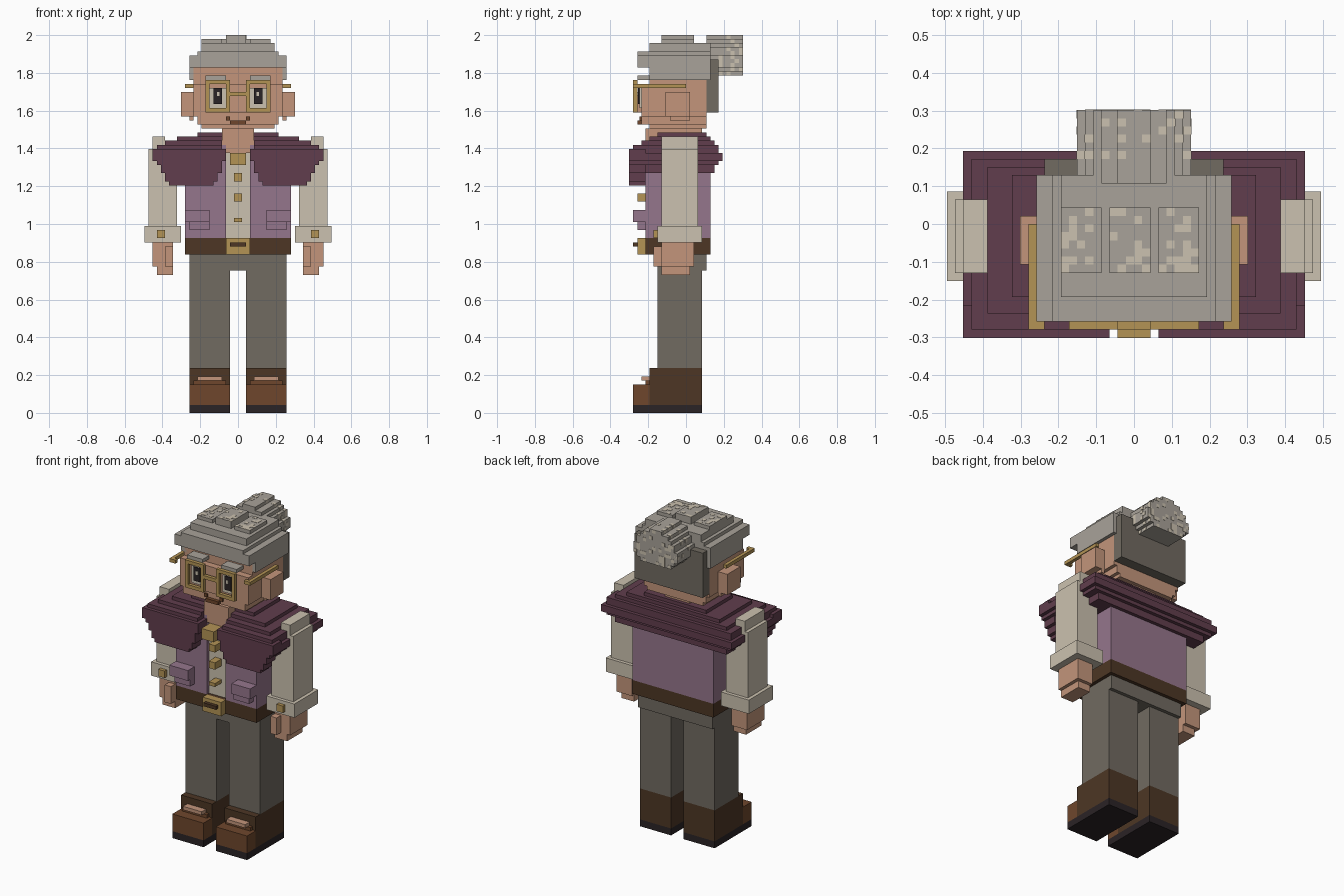
import bpy
import bmesh
import random

random.seed(4)
UNIT = 2 / 93  # size of one block

if "Cube" in bpy.data.objects:
    bpy.data.objects.remove(bpy.data.objects["Cube"], do_unlink=True)


def make_material(name, red, green, blue):
    linear = [(c / 255) ** 2.2 for c in (red, green, blue)] + [1]
    material = bpy.data.materials.new(name)
    material.use_nodes = True
    material.diffuse_color = linear
    material.node_tree.nodes["Principled BSDF"].inputs["Base Color"].default_value = linear
    return material


hair = make_material("grey hair", 167, 161, 152)
cream = make_material("cream cloth", 202, 192, 174)
skin = make_material("warm skin", 194, 148, 122)
gold = make_material("gold metal", 178, 146, 86)
plum = make_material("dark plum shawl", 97, 64, 78)
mauve = make_material("mauve vest", 148, 117, 139)
leather = make_material("dark brown leather", 78, 57, 41)
tan = make_material("reddish brown leather", 110, 72, 48)
taupe = make_material("taupe wool", 112, 106, 97)
black = make_material("near black rubber", 46, 40, 42)


def build(name, material, boxes):
    """One object from boxes, each given as x, y and z spans in blocks."""
    bm = bmesh.new()
    for spans in boxes:
        verts = bmesh.ops.create_cube(bm, size=1)["verts"]
        for v in verts:
            v.co = [(low + high) / 2 * UNIT + c * (high - low) * UNIT
                    for c, (low, high) in zip(v.co, spans)]
    mesh = bpy.data.meshes.new(name)
    bm.to_mesh(mesh)
    bm.free()
    mesh.materials.append(material)
    part = bpy.data.objects.new(name, mesh)
    bpy.context.collection.objects.link(part)
    return part


def wide(half, y, z):
    """Box centred on the middle plane."""
    return ((-half, half), y, z)


def build_pair(name, material, boxes):
    """Left part and its mirrored right part."""
    build("left_" + name, material, boxes)
    mirrored = [((-x[1], -x[0]), y, z) for x, y, z in boxes]
    build("right_" + name, material, mirrored)


# Boots and trousers
build_pair("sole", black, [((2, 12), (-13, 4), (0, 2))])
build_pair("boot_toe", tan, [((2, 12), (-13, -9), (2, 7))])
build_pair("boot_shaft", leather, [((2, 12), (-9, 4), (2, 11))])
build_pair("boot_strap", skin, [((4, 10), (-11, -9), (8, 9))])
build_pair("boot_tongue", tan, [((3, 11), (-10, -9), (7, 8))])
build_pair("trouser_leg", taupe, [((2, 12), (-7, 4), (11, 36))])
build("trouser_hips", taupe, [wide(12, (-7, 5), (35, 39))])

# Belt with buckle
build("belt", leather, [wide(13, (-10, 6), (39, 43))])
build("buckle", gold, [wide(3, (-12, -10), (39, 43))])
build("buckle_slot", leather, [wide(2, (-13, -12), (41, 42))])

# Shirt, vest and buttons
build("shirt_front", cream, [wide(3, (-9, -1), (43, 64))])
build_pair("vest_front", mauve, [((3, 13), (-10, -1), (43, 66))])
build("vest_back", mauve, [wide(13, (-1, 6), (43, 66))])
build_pair("pocket", mauve, [((7, 13), (-13, -10), (47, 50)),
                             ((7, 12), (-12, -10), (45, 47))])
build("shirt_buttons", gold,
      [wide(1, (-12, -9), z) for z in ((47, 48), (52, 54), (57, 59))])
build("brooch", gold, [wide(2, (-14, -9), (61, 64))])

# Shawl: stepped layers, open at the front, with two hanging panels
layers = [((68, 69), 10, -7, 5), ((67, 68), 15, -9, 6), ((66, 67), 18, -11, 7),
          ((64, 66), 20, -13, 8), ((62, 64), 21, -13, 9),
          ((61, 62), 20, -13, 8), ((59, 61), 18, -13, 7)]
build("shawl_back", plum, [wide(half, (0, back), z) for z, half, front, back in layers])
build_pair("shawl_side", plum,
           [((4 if z[0] > 60 else 5, half), (front, 0), z) for z, half, front, back in layers])
panel = [((62, 65), 3, 21), ((61, 62), 4, 20), ((59, 61), 4, 19),
         ((57, 59), 5, 18), ((56, 57), 6, 17)]
build_pair("shawl_panel", plum, [((a, b), (-14, -10), z) for z, a, b in panel])

# Arms
build_pair("sleeve", cream, [((15, 22), (-6, 3), (46, 65)), ((18, 21), (-6, 3), (65, 68))])
build_pair("cuff", cream, [((14, 23), (-7, 4), (42, 46))])
build_pair("cuff_button", gold, [((18, 20), (-8, -7), (43, 45))])
build_pair("hand", skin, [((16, 21), (-6, 2), (36, 42)), ((16, 20), (-6, 1), (34, 36))])
build_pair("thumb", skin, [((16, 18), (-8, -6), (36, 41))])

# Head
build("neck", skin, [wide(4, (-10, 4), (64, 70))])
build("head", skin, [wide(9, (-9, 5), (70, 71)), wide(10, (-11, 5), (71, 73)),
                     wide(11, (-11, 5), (73, 81)), wide(11, (-9, 5), (81, 86))])
build_pair("ear", skin, [((11, 14), (-5, 1), (73, 79)), ((11, 12), (-4, 1), (72, 73))])
build("nose", skin, [wide(2, (-12, -11), (74, 78))])
build("mouth", tan, [wide(2, (-12, -11), (71, 72))])
build_pair("mouth_corner", tan, [((2, 3), (-11.4, -11), (72, 73))])

# Eyes
build_pair("eye_white", cream, [((3, 7), (-11.4, -11), (75, 80))])
build_pair("iris", black, [((4, 6), (-11.8, -11.4), (76, 80))])
build_pair("eye_glint", cream, [((4.5, 5.2), (-12, -11.8), (78, 79))])
build_pair("eyebrow", hair, [((3, 8), (-12, -9), (82, 83))])

# Spectacles
rim_y = (-13, -12)
build_pair("spectacle_rim", gold, [((2, 3), rim_y, (74, 82)), ((7, 8), rim_y, (74, 82)),
                                   ((3, 7), rim_y, (74, 75)), ((3, 7), rim_y, (81, 82))])
build("spectacle_bridge", gold, [wide(2, rim_y, (78, 79))])
build_pair("spectacle_arm", gold, [((12, 13), (-13, 0), (80, 81)),
                                   ((11, 12), rim_y, (80, 81))])

# Hair cap
build("back_hair", taupe, [wide(11, (5, 8), (74, 87))])
build("hair_cap", hair, [wide(12, (-12, 6), (85, 88)), wide(10, (-12, 6), (88, 89)),
                         wide(9, (-9, 6), (89, 91))])
build_pair("side_hair", hair, [((9, 12), (-9, 6), (82, 85))])

# Curls on the crown, with pale flecks on their tops
LIFT = 0.08
curls, flecks = [], []
for left, top in ((-9, 92), (-3, 93), (3, 92)):
    curls.append(((left, left + 5), (-6, 2), (91, top)))
    for x in range(left, left + 5):
        for y in range(-6, 2):
            if random.random() < 0.25:
                flecks.append(((x, x + 1), (y, y + 1), (top - LIFT, top + LIFT)))
build("crown_curls", hair, curls)
build("crown_flecks", cream, flecks)

# Hair bun: stepped rows, flecked on its back, sides and steps
rows, flecks = [], []
for z, half in enumerate((5, 6, 7, 7, 7, 6, 6, 5, 4, 2), start=83):
    rows.append(wide(half, (5, 14), (z, z + 1)))
    for x in range(-half, half):
        if random.random() < 0.25:
            flecks.append(((x, x + 1), (14 - LIFT, 14 + LIFT), (z, z + 1)))
    for y in range(8, 14):
        for side in (-1, 1):
            if random.random() < 0.25:
                ends = sorted((side * (half - 1), side * (half + LIFT)))
                flecks.append((ends, (y, y + 1), (z + LIFT, z + 1 + LIFT)))
build("hair_bun", hair, rows)
build("bun_flecks", cream, flecks)
